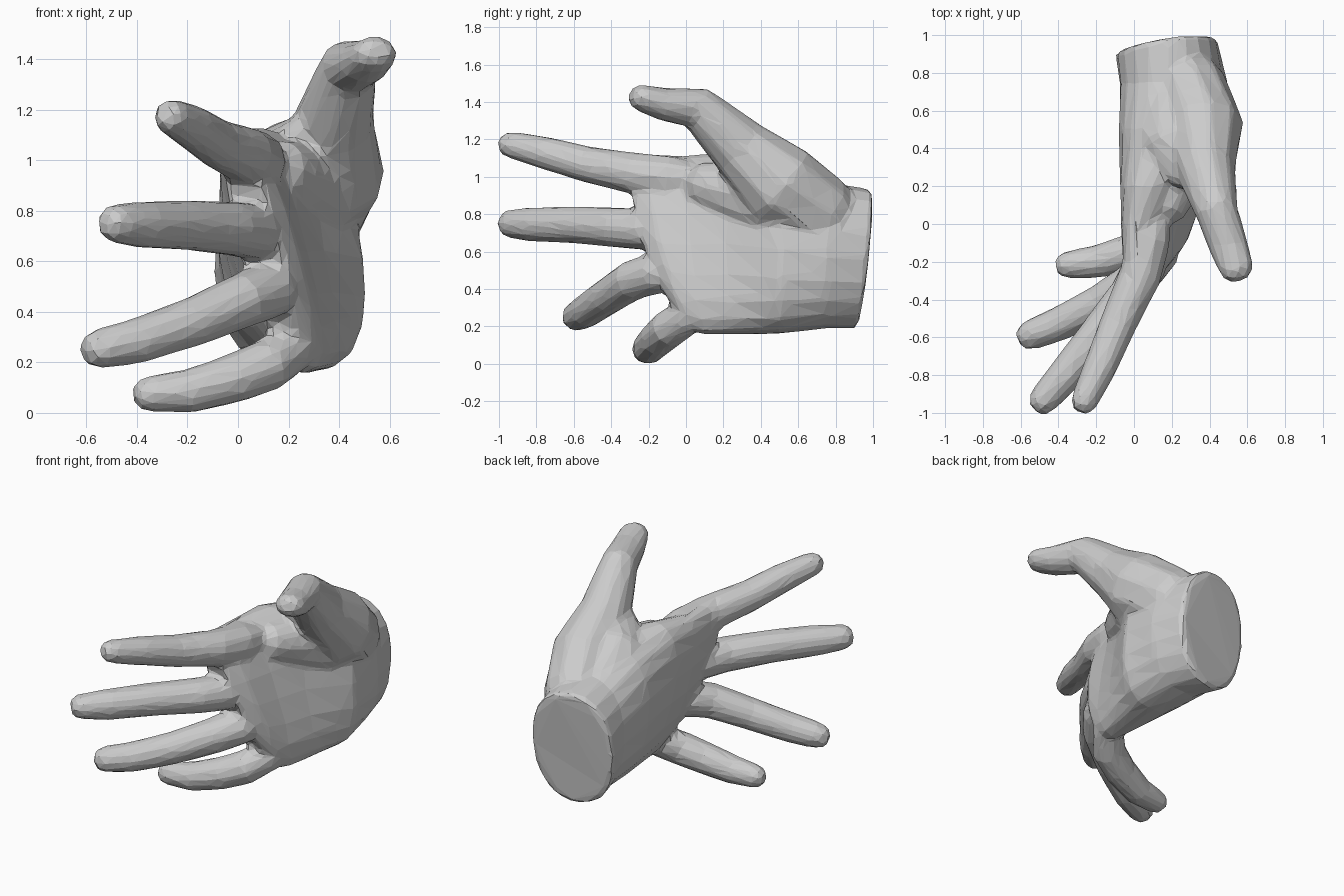
import bpy, bmesh, math
from mathutils import Vector

bm = bmesh.new()


def loft(rings):
    """Skin a list of equal rings and close both ends."""
    vs = [[bm.verts.new(p) for p in r] for r in rings]
    n = len(vs[0])
    for a, b in zip(vs, vs[1:]):
        for i in range(n):
            j = (i + 1) % n
            bm.faces.new((a[i], a[j], b[j], b[i]))
    bm.faces.new(vs[0][::-1])
    bm.faces.new(vs[-1])


def finger(path, n=10, grow=0.005):
    """Tube along (x, y, z, half width, half height) points with a blunt tip."""
    pts = [Vector(p[:3]) for p in path]
    rad = [(p[3] + grow, p[-1] + grow) for p in path]
    end = (pts[-1] - pts[-2]).normalized()
    ru, rv = rad[-1]
    tip = pts[-1]
    pts += [tip + end * rv * 0.6, tip + end * rv * 0.95]
    rad += [(ru * 0.85, rv * 0.85), (ru * 0.5, rv * 0.5)]
    rings = []
    for i, p in enumerate(pts):
        d = (pts[min(i + 1, len(pts) - 1)] - pts[max(i - 1, 0)]).normalized()
        u = d.cross(Vector((0, 0, 1))).normalized()
        v = u.cross(d)
        rings.append([p + u * rad[i][0] * math.cos(t) + v * rad[i][1] * math.sin(t)
                      for t in (2 * math.pi * k / n for k in range(n))])
    loft(rings)


def palm_ring(yt, yb, cx, cz, a, b, lean, cup, shear=0.0, n=20):
    """Rounded section: top/bottom y, centre, half sizes, lean, palm hollow."""
    ring = []
    for k in range(n):
        t = 2 * math.pi * k / n
        c, s = math.cos(t), math.sin(t)
        c = math.copysign(abs(c) ** 0.9, c)
        s = math.copysign(abs(s) ** 0.9, s)
        h = (s + 1) / 2
        x = cx + a * c + lean * b * s - cup * max(c, 0) ** 4
        y = yb + (yt - yb) * (1 - (1 - h) ** 2) + shear * min(0, x - 0.2)
        ring.append((x, y, cz + b * s))
    return ring


# Wrist, palm and knuckle row
loft([palm_ring(*s) for s in (
    (1.00, 0.92, 0.17, 0.56, 0.27, 0.375, 0.0, 0.0, 0.25),
    (0.75, 0.75, 0.21, 0.58, 0.285, 0.39, -0.05, 0.0),
    (0.50, 0.50, 0.225, 0.62, 0.30, 0.46, -0.12, 0.03),
    (0.20, 0.25, 0.17, 0.645, 0.22, 0.49, -0.20, 0.05),
    (0.00, 0.10, 0.14, 0.635, 0.165, 0.48, -0.25, 0.03),
    (-0.20, 0.02, 0.12, 0.645, 0.12, 0.47, -0.27, 0.0),
    (-0.31, -0.03, 0.09, 0.65, 0.08, 0.42, -0.26, 0.0))])

# Thumb, its fleshy base on the palm, and the web behind it
finger([(0.26, 0.80, 0.72, 0.17, 0.17), (0.29, 0.72, 0.80, 0.20, 0.21),
        (0.365, 0.50, 0.96, 0.215, 0.23), (0.38, 0.29, 1.155, 0.155, 0.165),
        (0.44, 0.06, 1.37, 0.11, 0.115), (0.505, -0.13, 1.39, 0.10, 0.085),
        (0.54, -0.23, 1.42, 0.09, 0.07)])
finger([(0.28, 0.70, 0.72, 0.18, 0.18), (0.29, 0.42, 0.88, 0.18, 0.19),
        (0.19, 0.14, 0.95, 0.12, 0.13)])
finger([(0.20, 0.70, 0.80, 0.20, 0.16), (0.20, 0.42, 1.04, 0.15, 0.13),
        (0.27, 0.27, 1.11, 0.09, 0.07)])
# Index
finger([(0.13, 0.14, 0.98, 0.06), (0.08, -0.08, 1.00, 0.11), (0.03, -0.28, 1.02, 0.11),
        (-0.08, -0.52, 1.065, 0.095), (-0.18, -0.76, 1.13, 0.085), (-0.26, -0.93, 1.17, 0.07)])
# Middle
finger([(0.14, -0.02, 0.70, 0.06), (0.06, -0.22, 0.72, 0.11), (-0.03, -0.38, 0.73, 0.105),
        (-0.22, -0.62, 0.745, 0.097), (-0.38, -0.82, 0.745, 0.09), (-0.475, -0.925, 0.75, 0.077)])
# Ring finger
finger([(0.22, 0.0, 0.52, 0.05), (0.13, -0.15, 0.49, 0.11), (0.02, -0.29, 0.445, 0.105),
        (-0.18, -0.42, 0.36, 0.095), (-0.40, -0.53, 0.285, 0.088), (-0.54, -0.585, 0.255, 0.078)])
# Little finger
finger([(0.26, 0.16, 0.31, 0.05), (0.21, 0.01, 0.25, 0.09), (0.12, -0.09, 0.19, 0.10),
        (-0.02, -0.15, 0.135, 0.095), (-0.20, -0.20, 0.085, 0.085), (-0.345, -0.215, 0.075, 0.07)])

bmesh.ops.recalc_face_normals(bm, faces=bm.faces)
mesh = bpy.data.meshes.new("hand")
bm.to_mesh(mesh)
bm.free()
hand = bpy.data.objects.new("hand", mesh)
bpy.context.collection.objects.link(hand)

# Fuse the parts, soften the webs, then reduce to flat facets
fuse = hand.modifiers.new("fuse", 'REMESH')
fuse.mode = 'VOXEL'
fuse.voxel_size = 0.016
soften = hand.modifiers.new("soften", 'SMOOTH')
soften.factor = 0.5
soften.iterations = 14
facets = hand.modifiers.new("facets", 'DECIMATE')
facets.ratio = 0.035
